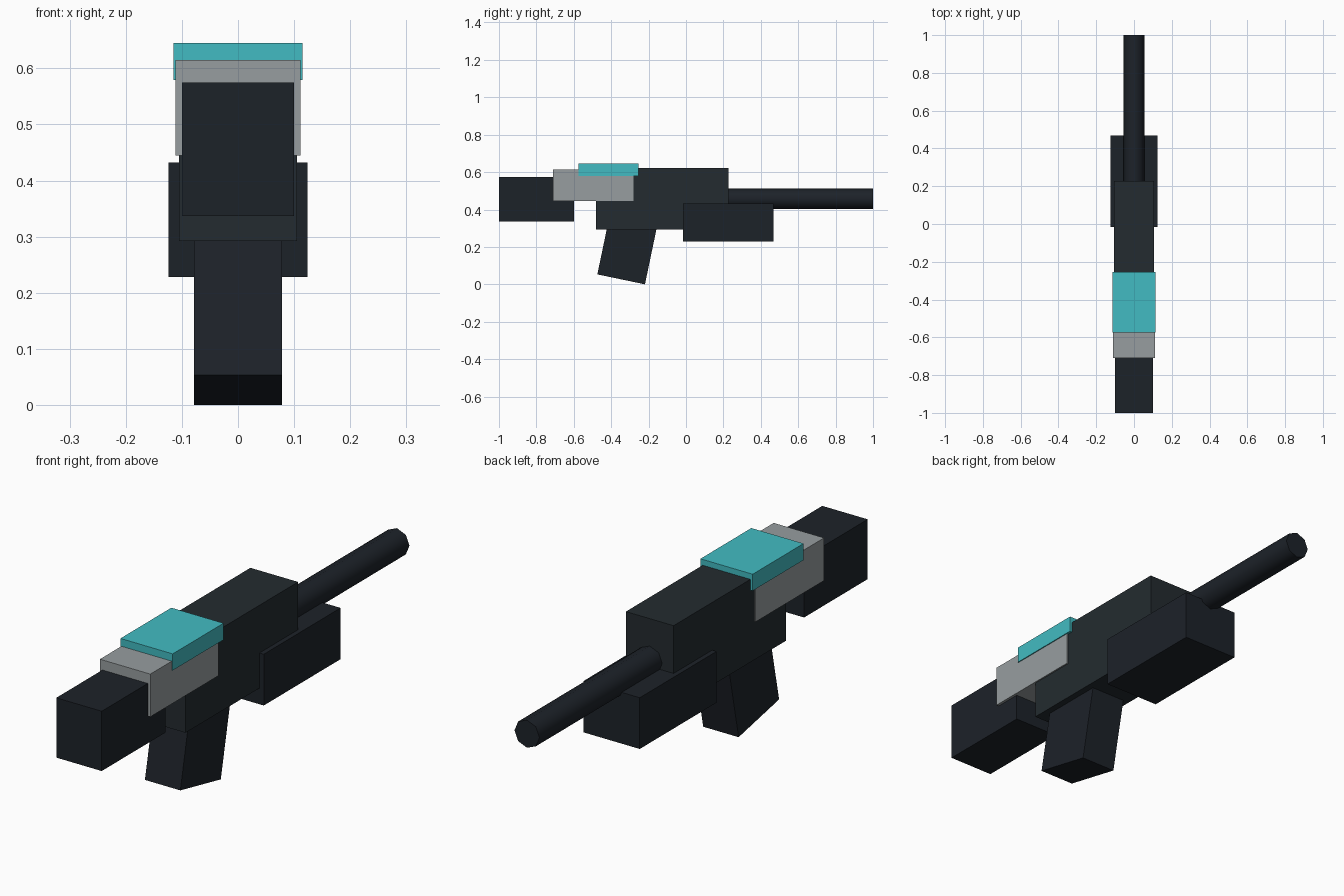
import bpy
import math

if "Cube" in bpy.data.objects:
    bpy.data.objects.remove(bpy.data.objects["Cube"])


def material(name, rgb):
    m = bpy.data.materials.new(name)
    m.diffuse_color = (*rgb, 1.0)
    m.use_nodes = True
    m.node_tree.nodes["Principled BSDF"].inputs["Base Color"].default_value = m.diffuse_color
    return m


DARK = material("dark", (0.012, 0.016, 0.022))
BODY = material("body_dark", (0.017, 0.024, 0.029))
GREY = material("grey", (0.31, 0.34, 0.35))
TEAL = material("teal", (0.055, 0.50, 0.54))


def box(name, half_width, y_range, z_range, mat, tilt=0.0):
    """Box centred on x = 0, optionally tilted about the x axis."""
    (y0, y1), (z0, z1) = y_range, z_range
    bpy.ops.mesh.primitive_cube_add(size=1, location=(0, (y0 + y1) / 2, (z0 + z1) / 2))
    ob = bpy.context.object
    ob.name = name
    ob.scale = (2 * half_width, y1 - y0, z1 - z0)
    ob.rotation_euler.x = tilt
    ob.data.materials.append(mat)
    bpy.ops.object.transform_apply(location=False, rotation=True, scale=True)
    return ob


# Main body, stock and handguard
box("stock", 0.10, (-1.0, -0.60), (0.337, 0.575), DARK)
box("receiver", 0.105, (-0.48, 0.228), (0.292, 0.622), BODY)
box("handguard", 0.124, (-0.015, 0.468), (0.228, 0.432), DARK)

# Rear cover and coloured top plate
box("rear_cover", 0.111, (-0.71, -0.28), (0.445, 0.615), GREY)
box("top_plate", 0.115, (-0.575, -0.255), (0.579, 0.645), TEAL)

# Slanted grip, its top sunk into the receiver
box("grip", 0.078, (-0.442, -0.182), (0.023, 0.363), DARK, math.radians(-11.8))

# Eight-sided barrel with smooth sides and a flat muzzle
bpy.ops.mesh.primitive_cylinder_add(vertices=8, radius=0.055, depth=0.82,
                                    location=(0, 0.59, 0.458),
                                    rotation=(math.pi / 2, 0, 0))
barrel = bpy.context.object
barrel.name = "barrel"
barrel.data.materials.append(DARK)
bpy.ops.object.shade_smooth_by_angle(angle=math.radians(60))
